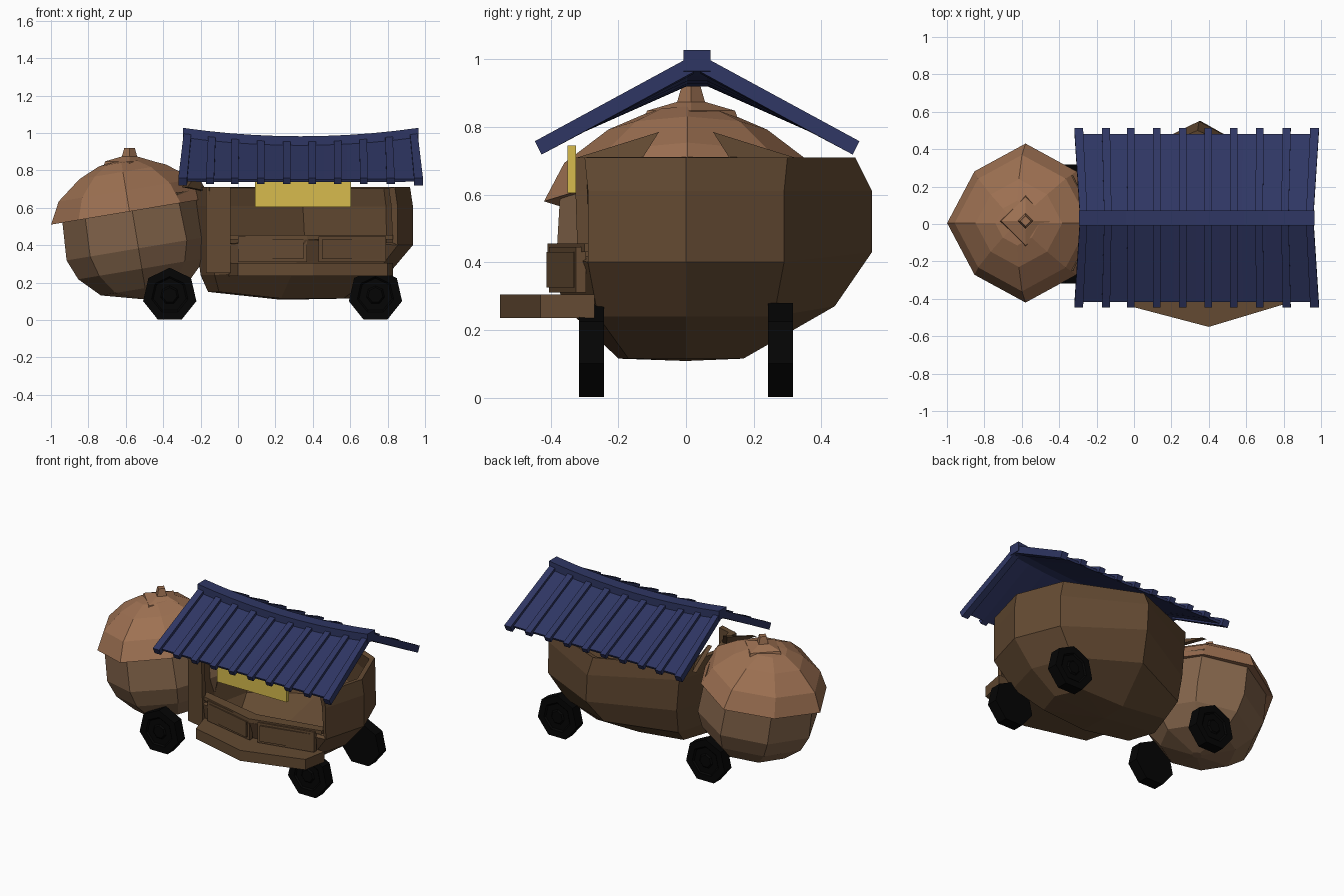
import bpy, bmesh, math
from mathutils import Vector, Matrix

if "Cube" in bpy.data.objects:
    bpy.data.objects.remove(bpy.data.objects["Cube"])


def mat(name, rgb):
    m = bpy.data.materials.new(name)
    m.diffuse_color = (*rgb, 1)
    m.use_nodes = True
    m.node_tree.nodes["Principled BSDF"].inputs["Base Color"].default_value = m.diffuse_color
    return m


SHELL = mat("shell_brown", (.125, .068, .032))
NUT = mat("nut_brown", (.23, .13, .07))
CAP = mat("cap_brown", (.34, .165, .085))
BLUE = mat("roof_blue", (.028, .037, .125))
GOLD = mat("sign_gold", (.68, .5, .075))
BLACK = mat("tyre_black", (.0015, .0015, .0015))


def make(name, verts, faces, material, thick=0):
    bm = bmesh.new()
    vs = [bm.verts.new(v) for v in verts]
    for f in faces:
        bm.faces.new([vs[i] for i in f])
    bmesh.ops.recalc_face_normals(bm, faces=bm.faces)
    me = bpy.data.meshes.new(name)
    bm.to_mesh(me)
    bm.free()
    ob = bpy.data.objects.new(name, me)
    bpy.context.collection.objects.link(ob)
    me.materials.append(material)
    if thick:
        s = ob.modifiers.new("thickness", 'SOLIDIFY')
        s.thickness, s.offset = thick, -1
    return ob


def lathe(name, profile, n, material, matrix=Matrix(), start=0.0, odd=1.0):
    """Faceted solid of revolution; odd scales every second corner."""
    verts, faces = [], []
    for r, z in profile:
        for k in range(n):
            a = start + 2 * math.pi * k / n
            q = r * (odd if k % 2 else 1)
            verts.append(matrix @ Vector((q * math.cos(a), q * math.sin(a), z)))
    for i in range(len(profile) - 1):
        for k in range(n):
            j = (k + 1) % n
            faces.append((i * n + k, i * n + j, (i + 1) * n + j, (i + 1) * n + k))
    faces.append(tuple(range(n)))
    faces.append(tuple(range(len(verts) - n, len(verts))))
    return make(name, verts, faces, material)


def prism(name, outline, offset, material):
    """Solid made by sweeping a closed 3D outline along an offset vector."""
    n = len(outline)
    a = [Vector(p) for p in outline]
    verts = a + [p + Vector(offset) for p in a]
    faces = [tuple(range(n)), tuple(range(n, 2 * n))]
    faces += [(k, (k + 1) % n, n + (k + 1) % n, n + k) for k in range(n)]
    return make(name, verts, faces, material)


# cab: round nut under a tilted cap with a stub stem
tilt = Matrix.Translation((-.58, .005, .58)) @ Matrix.Rotation(math.radians(-9.5), 4, 'Y')
lathe("cab_nut", [(.03, -.47), (.24, -.415), (.345, -.31), (.39, -.2), (.375, .06)], 8, NUT,
      Matrix.Translation((.015, 0, 0)) @ tilt, odd=.95)
lathe("cab_cap", [(.34, .01), (.425, 0), (.365, .115), (.235, .215), (.12, .265), (.01, .28)], 8, CAP, tilt, odd=.92)
upright = Matrix.Translation((-.58, .015, 0))
lathe("cap_crown", [(.14, .82), (.13, .848), (.045, .873)], 4, CAP, upright)
lathe("cap_stem", [(.045, .86), (.028, .92)], 4, CAP, upright)

# body: open eight-sided shell, front bay left open above the counter
# z, left x, right x, back half width, front half width, corner half width
RINGS = [(.115, -.16, .62, .17, .2, .17), (.24, -.2, .8, .44, .36, .26), (.4, -.22, .935, .55, .41, .29),
         (.61, -.24, .935, .55, .41, .29), (.71, -.24, .92, .5, .41, .3)]
verts, faces = [], []
for i, (z, x0, x1, yb, yf, yd) in enumerate(RINGS):
    c, h = (x0 + x1) / 2, (x1 - x0) / 2
    low = .035 if i == 0 else 0          # belly rises towards the cab
    back = .03 if i in (1, 2) else 0     # back seam sits a little higher
    verts += [(x1, 0, z), (c + h * .8, yd, z), (c, yb, z + back), (c - h * .85, yd, z + low), (x0, 0, z + low),
              (c - h * .85, -yd, z + low), (c, -yf, z + back), (c + h * .86, -yd, z)]
for i in range(4):
    for k in range(8):
        if i >= 2 and k in (5, 6):
            continue
        j = (k + 1) % 8
        faces.append((i * 8 + k, i * 8 + j, i * 8 + 8 + j, i * 8 + 8 + k))
verts.append((.23, 0, .108))
faces += [(k, (k + 1) % 8, 40) for k in range(8)]
make("body_shell", verts, faces, SHELL, .035)

# raised shoulders where the shell wraps the cab, and narrow jambs beside the bay
for s in (-1, 1):
    prism("shell_shoulder", [(-.3, s * .32, .71), (-.25, s * .08, .785), (-.2, s * .14, .69)],
          (.03, 0, 0), SHELL)
prism("bay_jamb", [(-.17, -.285, .25), (-.04, -.315, .25), (-.04, -.33, .71), (-.17, -.29, .71)],
      (0, .035, 0), SHELL)

# counter top, lower shelf and two raised front panels
prism("counter_top", [(-.06, -.3, .43), (.37, -.41, .43), (.83, -.3, .43), (.83, -.24, .43),
                      (.37, -.33, .43), (-.06, -.24, .43)], (0, 0, .025), SHELL)
prism("serving_shelf", [(0, -.445, .235), (.4, -.55, .235), (.8, -.43, .235), (.83, -.27, .235),
                        (-.05, -.27, .235)], (0, 0, .07), SHELL)
for xa, ya, xb, yb in ((0, -.325, .37, -.405), (.43, -.405, .79, -.325)):
    prism("front_panel", [(xa, ya, .31), (xb, yb, .31), (xb, yb, .445), (xa, ya, .445)], (0, .03, 0), SHELL)
    prism("panel_inset", [(xa + .02, ya - .008, .325), (xb - .02, yb - .008, .325),
                          (xb - .02, yb - .008, .43), (xa + .02, ya - .008, .43)], (0, .03, 0), SHELL)

# blank sign board under the front eave
prism("sign_board", [(.09, -.35, .605), (.605, -.35, .605), (.605, -.35, .745), (.09, -.35, .745)],
      (0, .025, 0), GOLD)

# roof: sagging ridge beam, two sloping sheets and raised slats
CX, HALF = .335, .63


def ridge_z(u):
    return .94 + .045 * u * u


US = [-1 + .2 * k for k in range(11)]
beam, bf = [], []
for u in US:
    for dy, dz in ((-.04, -.02), (.04, -.02), (.04, .042), (-.04, .042)):
        beam.append((CX + HALF * u, .033 + dy, ridge_z(u) + dz))
for i in range(10):
    bf += [(4 * i + k, 4 * i + (k + 1) % 4, 4 * i + 4 + (k + 1) % 4, 4 * i + 4 + k) for k in range(4)]
bf += [(0, 1, 2, 3), (40, 41, 42, 43)]
make("ridge_beam", beam, bf, BLUE)


def roof_point(x, t, side, lift):
    """Point on a slope: t runs from ridge (0) to eave (1)."""
    u = (x - CX) / HALF
    z = (ridge_z(u) - .002) * (1 - t) + .738 * t
    return Vector((x + .03 * u * abs(u) ** 3 * t, .033 + side * (.02 + .45 * t) + side * lift * .45, z + lift * .9))


def slab(name, x0, x1, t1, side, lo, hi, steps=1):
    v, f = [], []
    for i in range(steps + 1):
        x = x0 + (x1 - x0) * i / steps
        v += [roof_point(x, t, side, l) for t, l in ((0, lo), (t1, lo), (t1, hi), (0, hi))]
    for i in range(steps):
        f += [(4 * i + k, 4 * i + (k + 1) % 4, 4 * i + 4 + (k + 1) % 4, 4 * i + 4 + k) for k in range(4)]
    f += [(0, 1, 2, 3), tuple(range(4 * steps, 4 * steps + 4))]
    make(name, v, f, BLUE)


for side in (-1, 1):
    slab("roof_sheet", -.28, .95, .95, side, -.012, .004, 10)
    for x in (-.27, -.14, -.015, .122, .26, .397, .533, .67, .807, .94):
        slab("roof_slat", x - .02, x + .02, 1, side, -.022 if x < -.2 or x > .9 else -.011, .022)

# wheels: seven-sided tyres with a small hub
for x in (-.365, .735):
    for s in (-1, 1):
        turn = math.radians(-90 * s)
        m = Matrix.Translation((x, s * .28, .133)) @ Matrix.Rotation(turn, 4, 'X')
        lathe("wheel", [(.146, -.037), (.146, .037), (.1, .037), (.09, .028), (.05, .028), (.04, .037)],
              7, BLACK, m, turn)
